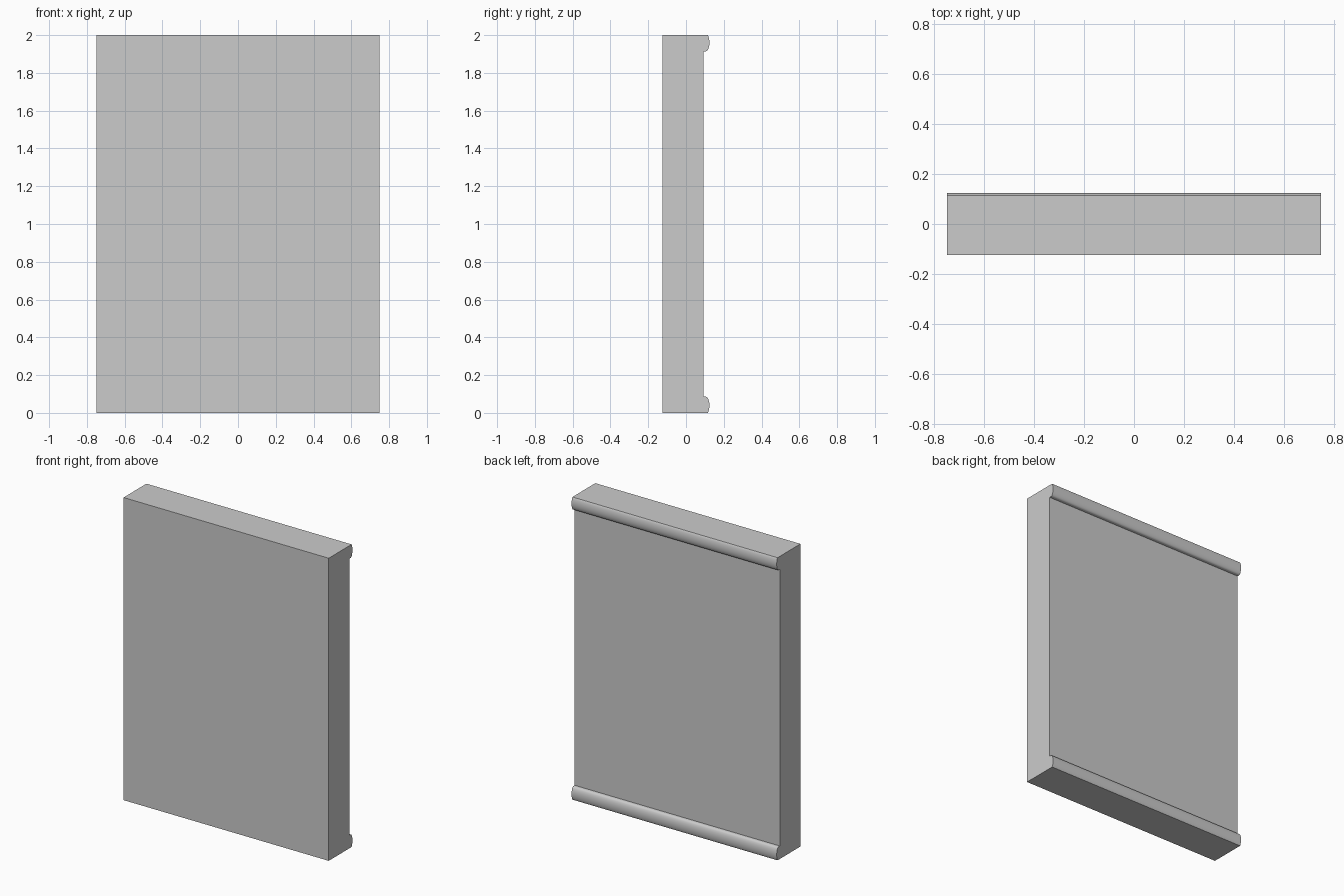
import bpy, bmesh, math

if "Cube" in bpy.data.objects:
    bpy.data.objects.remove(bpy.data.objects["Cube"])

HALF_WIDTH, HEIGHT = 0.75, 2.0
FRONT, BACK = -0.124, 0.092

# Rounded lip: upper half of the side profile (y, z), from panel back to top edge
lip = [(BACK, 1.914), (0.106, 1.914), (0.112, 1.917), (0.117, 1.924),
       (0.121, 1.935), (0.1235, 1.948), (0.124, 1.96), (0.1235, 1.972),
       (0.121, 1.986), (0.118, 1.995), (0.115, HEIGHT)]

# Full side profile: lip mirrored to the bottom, closed along the flat front
bottom = [(y, HEIGHT - z) for y, z in reversed(lip)]
profile = [(FRONT, 0.0)] + bottom + lip + [(FRONT, HEIGHT)]

# Extrude the profile across the width
bm = bmesh.new()
face = bm.faces.new([bm.verts.new((-HALF_WIDTH, y, z)) for y, z in profile])
result = bmesh.ops.extrude_face_region(bm, geom=[face], use_keep_orig=True)
moved = [v for v in result["geom"] if isinstance(v, bmesh.types.BMVert)]
bmesh.ops.translate(bm, verts=moved, vec=(2 * HALF_WIDTH, 0, 0))
bmesh.ops.recalc_face_normals(bm, faces=bm.faces)

mesh = bpy.data.meshes.new("lipped_panel")
bm.to_mesh(mesh)
bm.free()
panel = bpy.data.objects.new("lipped_panel", mesh)
bpy.context.collection.objects.link(panel)

# Smooth the rounded lips, keep the panel edges sharp
bpy.context.view_layer.objects.active = panel
panel.select_set(True)
bpy.ops.object.shade_smooth_by_angle(angle=math.radians(35))
